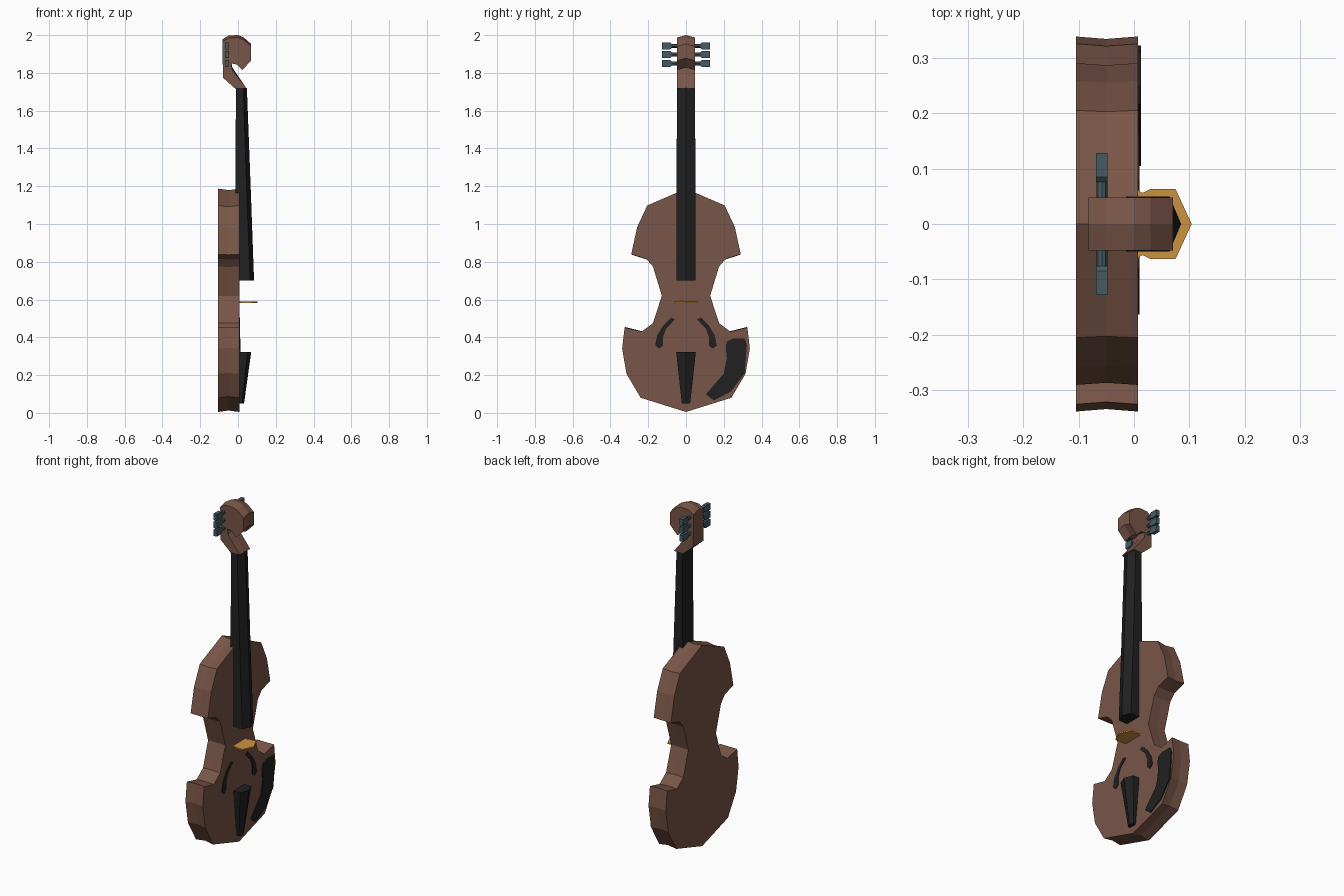
import bpy, bmesh

if "Cube" in bpy.data.objects:
    bpy.data.objects.remove(bpy.data.objects["Cube"])

def mat(name, c):
    m = bpy.data.materials.new(name)
    m.diffuse_color = (*c, 1)
    m.use_nodes = True
    m.node_tree.nodes["Principled BSDF"].inputs["Base Color"].default_value = m.diffuse_color
    return m

WOOD = mat("brown_wood", (0.191, 0.091, 0.065))
BLACK = mat("ebony", (0.015, 0.015, 0.015))
SLATE = mat("slate", (0.06, 0.102, 0.127))
AMBER = mat("amber", (0.60, 0.29, 0.05))

def loft(name, sections, material):
    """Join equal-length closed rings with quads and cap both ends."""
    bm = bmesh.new()
    rings = [[bm.verts.new(p) for p in s] for s in sections]
    n = len(rings[0])
    for a, b in zip(rings, rings[1:]):
        for i in range(n):
            j = (i + 1) % n
            bm.faces.new((a[i], a[j], b[j], b[i]))
    caps = [bm.faces.new(rings[0]), bm.faces.new(rings[-1])]
    bmesh.ops.recalc_face_normals(bm, faces=bm.faces)
    bmesh.ops.triangulate(bm, faces=[f for f in caps if n > 4])
    me = bpy.data.meshes.new(name)
    bm.to_mesh(me)
    bm.free()
    me.materials.append(material)
    ob = bpy.data.objects.new(name, me)
    bpy.context.collection.objects.link(ob)
    return ob

def plate(name, yz, x0, x1, material):
    return loft(name, [[(x, y, z) for y, z in yz] for x in (x0, x1)], material)

# Body: mirrored outline, ribs slightly hollowed in the middle
half = [(.24, .08), (.315, .207), (.338, .34), (.325, .452), (.235, .43),
        (.175, .475), (.128, .62), (.175, .775), (.21, .815), (.29, .84),
        (.258, .985), (.205, 1.098)]
outline = [(0, .005)] + half + [(0, 1.187)] + [(-y, z) for y, z in reversed(half)]
loft("body", [[(x, y * k, .6 + (z - .6) * k) for y, z in outline]
              for x, k in ((-.105, 1), (-.05, .987), (.007, 1))], WOOD)

# Ridged bars: back, shoulder and ridge depth with half width at each height
def ridged(name, rows):
    return loft(name, [[(b, -w, z), (s, -w, z), (r, 0, z), (s, w, z), (b, w, z)]
                       for z, b, s, r, w in rows], BLACK)

ridged("fingerboard", [(.70, .0, .064, .085, .05), (1.17, -.014, .046, .068, .05),
                       (1.72, -.011, .028, .047, .048)])
ridged("tailpiece", [(.05, .0, .022, .032, .022), (.323, .0, .05, .07, .052)])

# Bridge
hb = [(.005, .063), (.015, .056), (.03, .063), (.075, .063)]
bridge = hb + [(.104, 0)] + [(x, -y) for x, y in reversed(hb)]
loft("bridge", [[(x, y, z) for x, y in bridge] for z in (.582, .590)], AMBER)

# Sound holes
hole = [(.058, .495), (.079, .505), (.121, .462), (.153, .41), (.163, .357),
        (.142, .34), (.121, .357), (.121, .404), (.105, .447)]
for side, s in (("right", 1), ("left", -1)):
    plate("sound_hole_" + side, [(y * s, z) for y, z in hole], .004, .010, BLACK)

# Chin rest
plate("chin_rest", [(.216, .378), (.248, .393), (.311, .393), (.322, .36),
                    (.311, .21), (.237, .113), (.148, .066), (.105, .098),
                    (.2, .208), (.216, .29), (.21, .35)], .004, .013, BLACK)

# Scroll: side profile, its crown raised along the centre line
prof = [(-.013, 1.715), (-.08, 1.775), (-.082, 1.965), (-.05, 1.985), (0, 1.987),
        (.03, 1.975), (.07, 1.94), (.07, 1.865), (.022, 1.815), (-.008, 1.845),
        (-.037, 1.85), (-.03, 1.815), (.045, 1.718)]
loft("scroll", [[(x, y, z + (up if z > 1.8 else 0)) for x, z in prof]
                for y, up in ((-.048, 0), (0, .013), (.048, 0))], WOOD)

# Tuning pegs
for i, z in enumerate((1.85, 1.897, 1.943)):
    for side, s in (("right", 1), ("left", -1)):
        bpy.ops.mesh.primitive_cylinder_add(vertices=8, radius=.010, depth=.05,
                                            location=(-.058, s * .058, z),
                                            rotation=(1.5708, 0, 0))
        shaft = bpy.context.object
        shaft.name = f"peg_shaft_{side}_{i + 1}"
        shaft.data.materials.append(SLATE)
        loft(f"peg_handle_{side}_{i + 1}",
             [[(-.058 + a * .0105, s * y, z + b * h) for a, b in
               ((-1, -1), (1, -1), (1, 1), (-1, 1))]
              for y, h in ((.076, .012), (.085, .019), (.128, .019))], SLATE)
